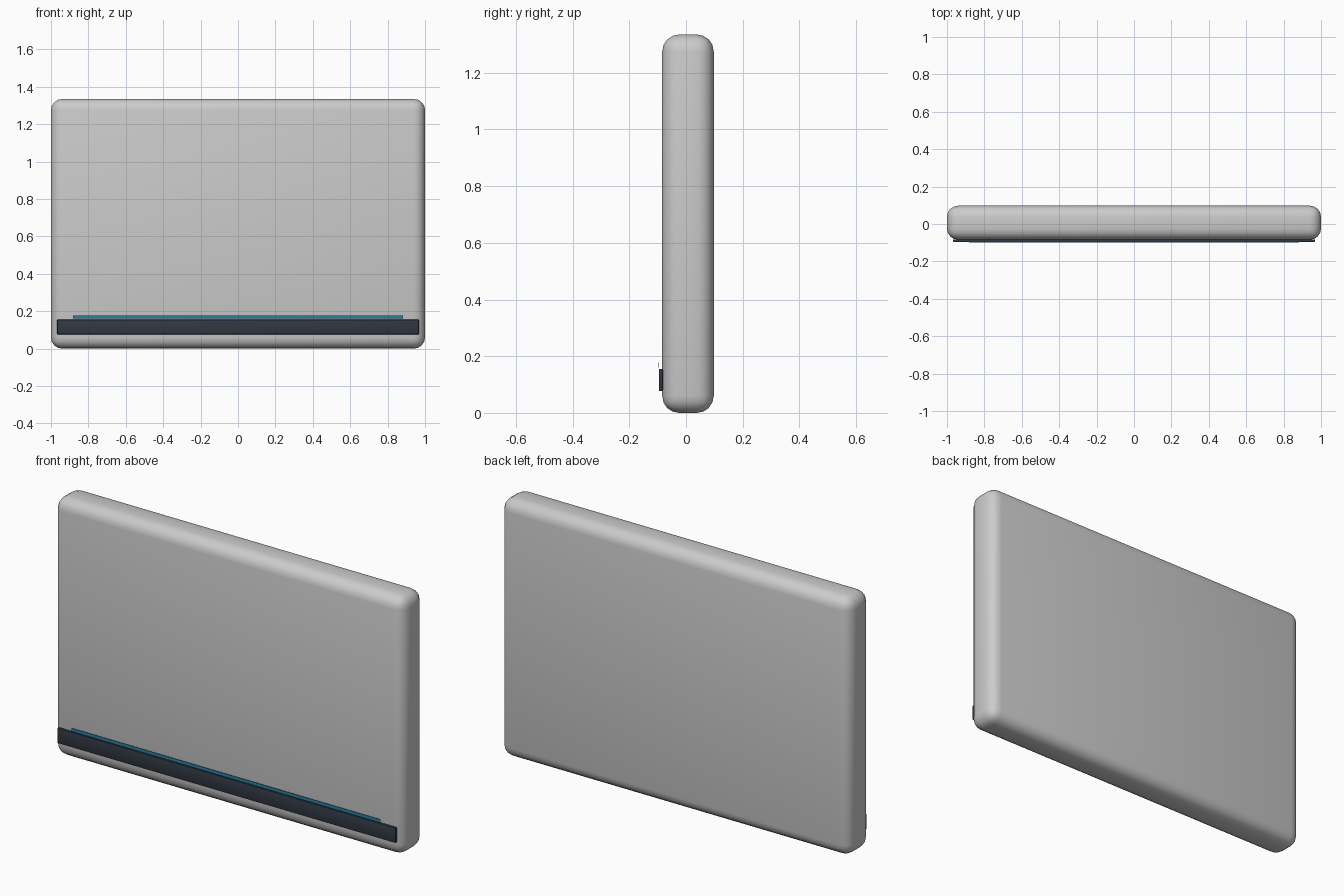
import bpy

if "Cube" in bpy.data.objects:
    bpy.data.objects.remove(bpy.data.objects["Cube"])


def box(name, lo, hi, bevel=0.0, segments=1, color=None):
    """Box between two corners, with optional rounded edges and colour."""
    bpy.ops.mesh.primitive_cube_add(size=1, location=[(a + b) / 2 for a, b in zip(lo, hi)])
    ob = bpy.context.object
    ob.name = name
    ob.scale = [b - a for a, b in zip(lo, hi)]
    bpy.ops.object.transform_apply(location=False, rotation=False, scale=True)
    if bevel:
        mod = ob.modifiers.new("rounded_edges", 'BEVEL')
        mod.width = bevel
        mod.segments = segments
        bpy.ops.object.modifier_apply(modifier=mod.name)
        bpy.ops.object.shade_smooth_by_angle()
    if color:
        mat = bpy.data.materials.new(name + "_colour")
        mat.diffuse_color = color
        mat.use_nodes = True
        mat.node_tree.nodes["Principled BSDF"].inputs["Base Color"].default_value = mat.diffuse_color
        ob.data.materials.append(mat)
    return ob


# Rounded slab body
box("panel_body", (-1, -0.084, 0), (1, 0.098, 1.335), 0.06, 4)

# Dark band along the lower front
box("lower_band", (-0.967, -0.096, 0.077), (0.967, -0.082, 0.155), 0.003, 2,
    (0.03, 0.04, 0.055, 1))

# Thin blue accent strip standing just off the front face
box("accent_strip", (-0.883, -0.099, 0.161), (0.883, -0.097, 0.178),
    color=(0.02, 0.22, 0.36, 1))
